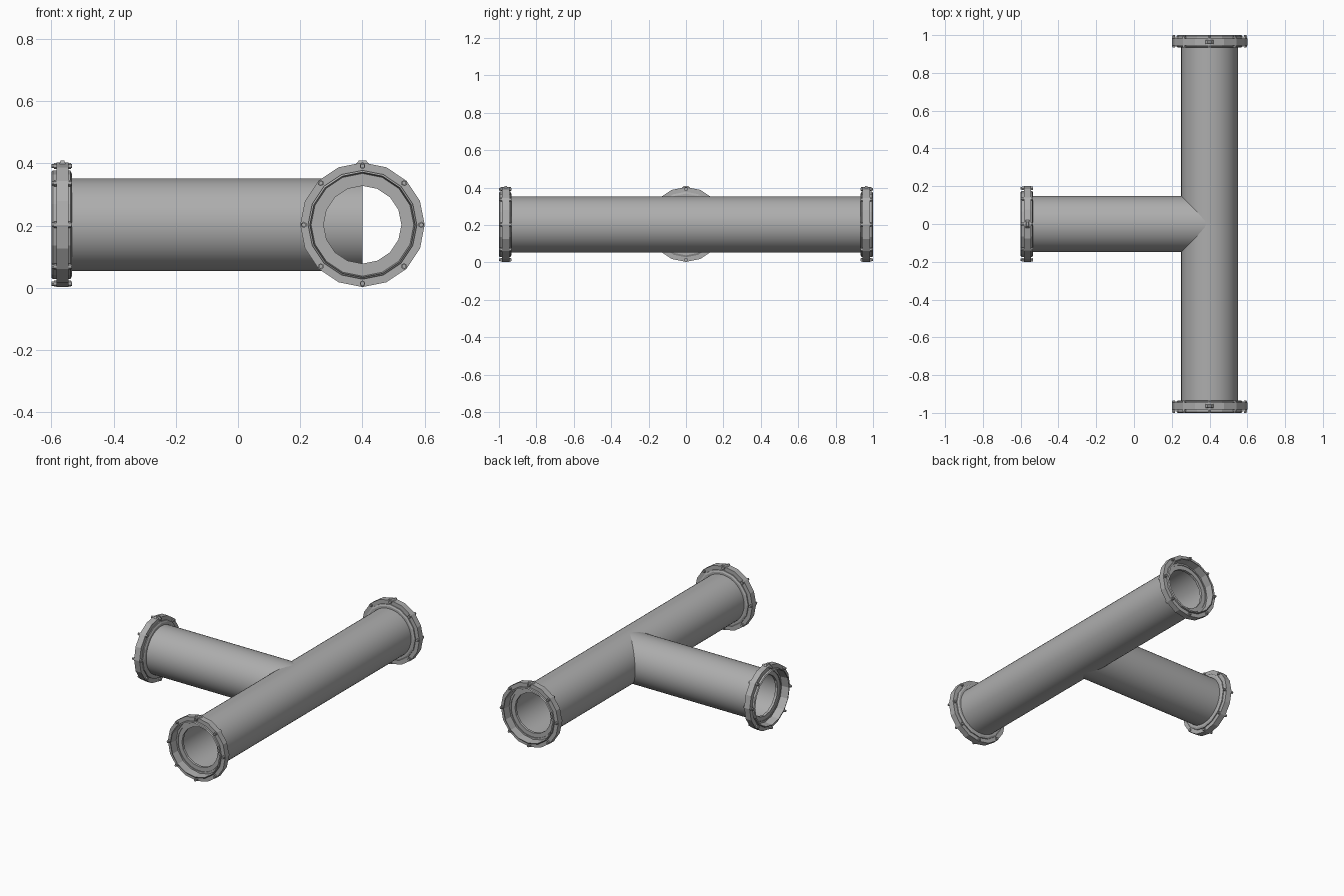
import bpy, bmesh, math
from mathutils import Matrix, Vector

if "Cube" in bpy.data.objects:
    bpy.data.objects.remove(bpy.data.objects["Cube"])

CZ = 0.203          # height of the pipe axes
UP = Vector((0, 0, 1))

# Dark grey metal for every part
METAL = bpy.data.materials.new("dark_grey_metal")
METAL.diffuse_color = (0.42, 0.42, 0.42, 1)
METAL.use_nodes = True
METAL.node_tree.nodes["Principled BSDF"].inputs["Base Color"].default_value = METAL.diffuse_color


def frame(origin, out):
    """Local z points along 'out', local y points up."""
    out = Vector(out)
    x = UP.cross(out)
    m = Matrix((x, UP, out)).transposed().to_4x4()
    m.translation = Vector(origin)
    return m


def finish(bm, name, matrix, smooth=False):
    bmesh.ops.recalc_face_normals(bm, faces=bm.faces)
    mesh = bpy.data.meshes.new(name)
    bm.to_mesh(mesh)
    bm.free()
    mesh.materials.append(METAL)
    for p in mesh.polygons:
        p.use_smooth = smooth
    ob = bpy.data.objects.new(name, mesh)
    ob.matrix_world = matrix
    bpy.context.collection.objects.link(ob)
    return ob


def lathe(name, profile, sides, matrix, closed=True, smooth=False):
    """Revolve (axial, radius) points about local z."""
    bm = bmesh.new()
    rings = []
    for i in range(sides):
        a = 2 * math.pi * i / sides
        rings.append([bm.verts.new((r * math.cos(a), r * math.sin(a), t)) for t, r in profile])
    n = len(profile)
    for i in range(sides):
        p, q = rings[i], rings[(i + 1) % sides]
        for j in range(n if closed else n - 1):
            k = (j + 1) % n
            bm.faces.new((p[j], q[j], q[k], p[k]))
    return finish(bm, name, matrix, smooth)


def add_rod(bm, x, y, z0, z1, r, sides):
    bmesh.ops.create_cone(bm, cap_ends=True, segments=sides, radius1=r, radius2=r,
                          depth=z1 - z0, matrix=Matrix.Translation((x, y, (z0 + z1) / 2)))


# Flange section: chamfered lip, clamp disc, recessed seat with the bore
FLANGE = [(0, 0.169), (-0.005, 0.175), (-0.017, 0.175), (-0.017, 0.2),
          (-0.055, 0.2), (-0.055, 0.175), (-0.061, 0.175), (-0.066, 0.165),
          (-0.066, 0.125), (-0.05, 0.125), (-0.05, 0.165)]


def pipe_end(label, origin, out):
    m = frame(origin, out)
    lathe(label + "_flange", FLANGE, 16, m)

    # Eight bolts with a head and a nut on each side of the disc
    bm = bmesh.new()
    for i in range(8):
        a = math.pi / 4 * i
        x, y = 0.189 * math.cos(a), 0.189 * math.sin(a)
        add_rod(bm, x, y, -0.066, 0, 0.007, 8)
        add_rod(bm, x, y, -0.017, -0.008, 0.01, 6)
        add_rod(bm, x, y, -0.064, -0.055, 0.01, 6)
    finish(bm, label + "_bolts", m)

    # Small tapered lug on top of the disc
    bm = bmesh.new()
    bmesh.ops.create_cube(bm, size=1, matrix=Matrix.Translation((0, 0.2, -0.036))
                          @ Matrix.Diagonal((0.046, 0.013, 0.022, 1)))
    for v in bm.verts:
        if v.co.y > 0.2:
            v.co.x *= 0.5
            v.co.z = -0.036 + (v.co.z + 0.036) * 0.5
    finish(bm, label + "_top_lug", m)


# Pipes: long run along y, and the branch running to -x
lathe("main_pipe", [(-0.955, 0.15), (0.955, 0.15)], 48,
      frame((0.4, 0, CZ), (0, 1, 0)), closed=False, smooth=True)
lathe("branch_pipe", [(0, 0.1488), (0.955, 0.1488)], 48,
      frame((0.4, 0, CZ), (-1, 0, 0)), closed=False, smooth=True)

# Three flanged ends
pipe_end("front", (0.4, -1, CZ), (0, -1, 0))
pipe_end("back", (0.4, 1, CZ), (0, 1, 0))
pipe_end("branch", (-0.6, 0, CZ), (-1, 0, 0))
